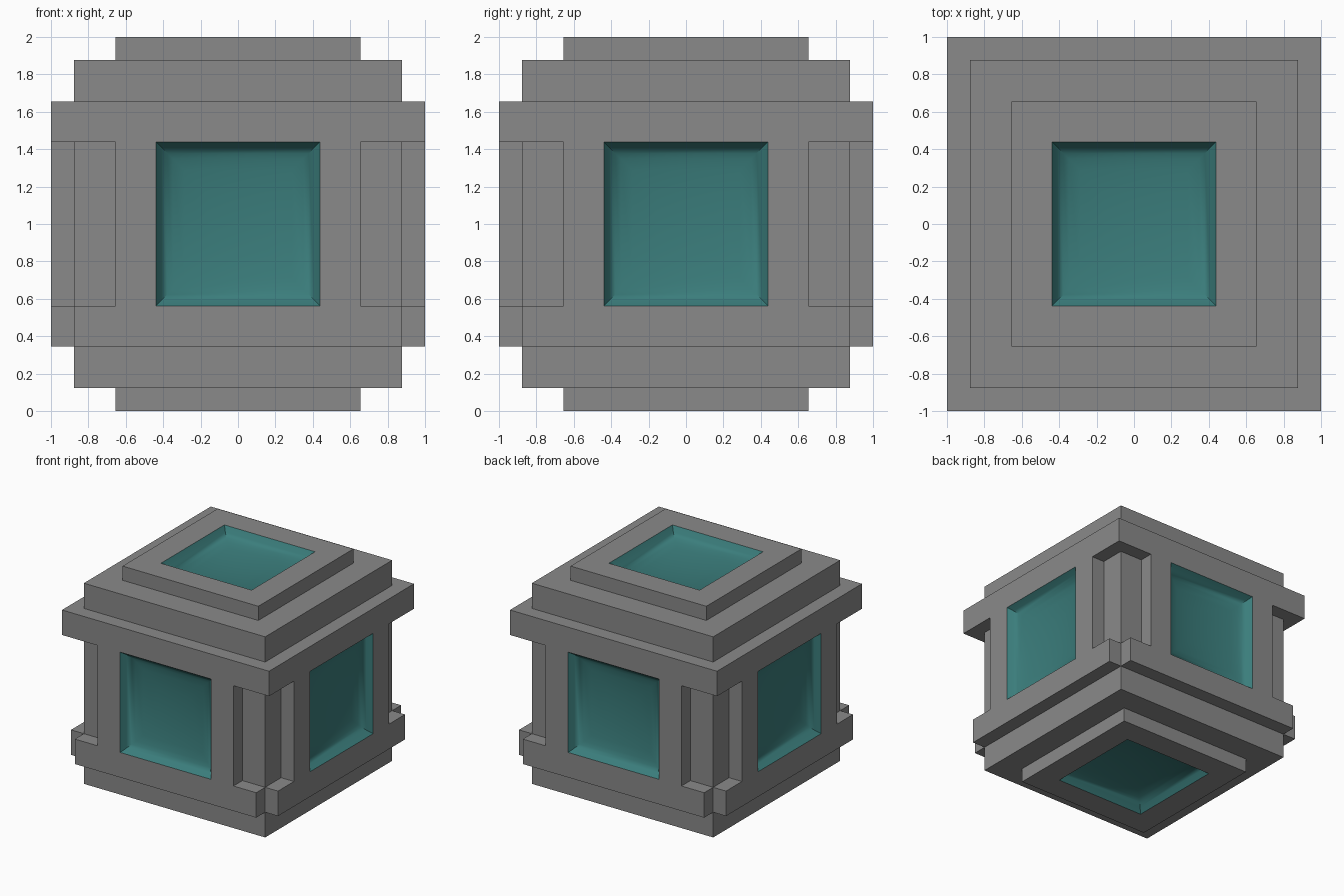
import bpy, bmesh, math
from mathutils import Matrix

if "Cube" in bpy.data.objects:
    bpy.data.objects.remove(bpy.data.objects["Cube"])

CORE, OUT = 0.876, 1.0          # half sizes of core and outer faces
WAIST, HOLE = 0.656, 0.438      # half widths of face plates and windows
# Dish profile: distance in from the window rim, depth
DISH = ((0, 0), (0.03, 0.045), (0.06, 0.072), (0.09, 0.087),
        (0.15, 0.104), (0.28, 0.123))


def material(name, colour):
    mat = bpy.data.materials.new(name)
    mat.diffuse_color = colour
    mat.use_nodes = True
    mat.node_tree.nodes["Principled BSDF"].inputs["Base Color"].default_value = mat.diffuse_color
    return mat


grey = material("dark_grey", (0.253, 0.253, 0.253, 1))
teal = material("teal_panel", (0.043, 0.205, 0.2, 1))


def square(r):
    return [(-r, -r), (r, -r), (r, r), (-r, r)]


def make(name, bm, matrix, mat):
    bm.transform(Matrix.Translation((0, 0, 1)) @ matrix)
    mesh = bpy.data.meshes.new(name)
    bm.to_mesh(mesh)
    bm.free()
    mesh.materials.append(mat)
    obj = bpy.data.objects.new(name, mesh)
    bpy.context.collection.objects.link(obj)
    return obj


def holed_face(bm, outline):
    """Flat face at core height with a square window hole; returns its faces."""
    edges = []
    for loop in (outline, square(HOLE)):
        vs = [bm.verts.new((x, y, CORE)) for x, y in loop]
        edges += [bm.edges.new((vs[i - 1], vs[i])) for i in range(len(vs))]
    fill = bmesh.ops.triangle_fill(bm, edges=edges, use_beauty=True, normal=(0, 0, 1))
    return [g for g in fill["geom"] if isinstance(g, bmesh.types.BMFace)]


def plate(name, outline, matrix):
    """Frame extruded outward from the core."""
    bm = bmesh.new()
    ext = bmesh.ops.extrude_face_region(bm, geom=holed_face(bm, outline), use_keep_orig=True)
    top = [g for g in ext["geom"] if isinstance(g, bmesh.types.BMVert)]
    bmesh.ops.translate(bm, verts=top, vec=(0, 0, OUT - CORE))
    bmesh.ops.recalc_face_normals(bm, faces=bm.faces)
    make(name, bm, matrix, grey)


def window(name, matrix):
    """Dished panel: curved rim flowing into a hollow floor."""
    bm = bmesh.new()
    rings = [[bm.verts.new((x, y, OUT - d)) for x, y in square(HOLE - inset)]
             for inset, d in DISH]
    for a, b in zip(rings, rings[1:]):
        for i in range(4):
            bm.faces.new((a[i - 1], a[i], b[i], b[i - 1]))
    tip = bm.verts.new((0, 0, OUT - 0.13))
    for i in range(4):
        bm.faces.new((rings[-1][i - 1], rings[-1][i], tip))
    obj = make(name, bm, matrix, teal)
    bpy.ops.object.select_all(action='DESELECT')
    obj.select_set(True)
    bpy.context.view_layer.objects.active = obj
    bpy.ops.object.shade_smooth_by_angle(angle=math.radians(40))


def side_outline(top_half):
    """I-shaped side frame: lower band, narrow waist, wider upper band."""
    right = [(CORE, -WAIST), (CORE, -HOLE), (WAIST, -HOLE),
             (WAIST, HOLE), (top_half, HOLE), (top_half, WAIST)]
    return right + [(-x, y) for x, y in reversed(right)]


# Turns that carry an upward-facing part onto each of the six faces
TURNS = {side: Matrix.Rotation(i * math.pi / 2, 4, 'Z') @ Matrix.Rotation(math.pi / 2, 4, 'X')
         for i, side in enumerate(("front", "right", "back", "left"))}
TURNS["top"] = Matrix()
TURNS["bottom"] = Matrix.Rotation(math.pi, 4, 'X')

# Core cube, open behind each window
core = bmesh.new()
for turn in TURNS.values():
    faces = holed_face(core, square(CORE))
    bmesh.ops.transform(core, matrix=turn, verts=list({v for f in faces for v in f.verts}))
bmesh.ops.remove_doubles(core, verts=core.verts, dist=0.001)
bmesh.ops.recalc_face_normals(core, faces=core.faces)
make("core", core, Matrix(), grey)

# Frames and panels; front and back upper bands run on to close the corners
for side, turn in TURNS.items():
    if side in ("top", "bottom"):
        outline = square(WAIST)
    else:
        outline = side_outline(OUT if side in ("front", "back") else CORE)
    plate(side + "_frame", outline, turn)
    window(side + "_panel", turn)
